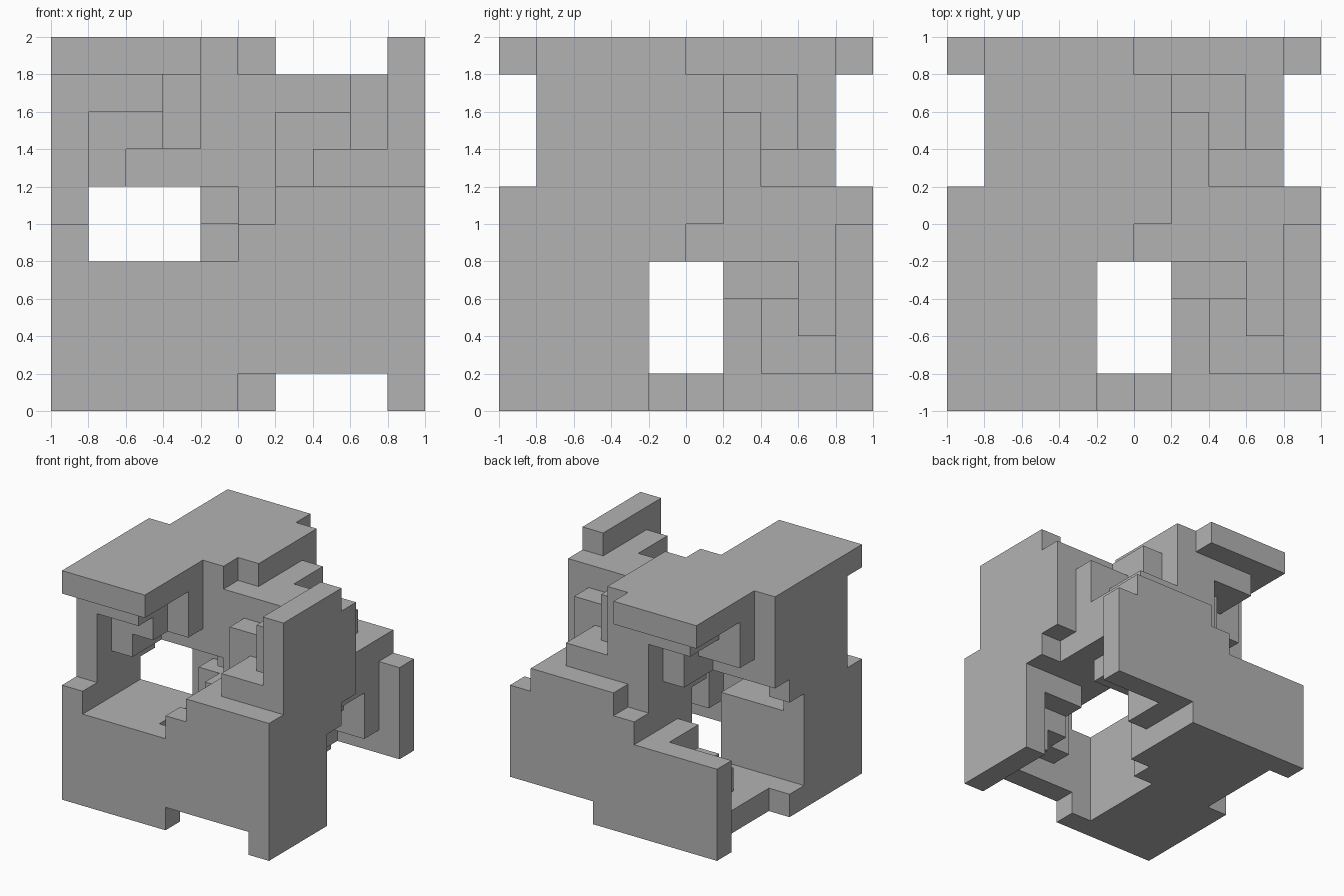
import bpy
import bmesh
from itertools import product
from mathutils import Vector

N = 10            # cells along each side of the block
CELL = 2 / N

default = bpy.data.objects.get("Cube")
if default:
    bpy.data.objects.remove(default, do_unlink=True)

# Wells cut into the low side of each axis: (a start, a end, b start, b end, depth)
LOW_WELLS = [
    # stepped pocket
    (6, 9, 0, 10, 1), (5, 6, 0, 1, 1), (9, 10, 9, 10, 1),
    (7, 8, 1, 9, 2), (8, 9, 3, 9, 2), (6, 7, 1, 7, 2),
    (7, 9, 3, 8, 3), (6, 7, 2, 7, 3),
    (5, 10, 4, 6, 4), (8, 9, 6, 8, 4), (6, 7, 2, 4, 4),
    # deep corners
    (9, 10, 5, 6, 5), (5, 6, 4, 5, 5), (4, 5, 4, 5, 6), (0, 1, 5, 6, 6),
    # edge notches and window, right through
    (0, 1, 6, 9, N), (9, 10, 6, 9, N), (4, 6, 1, 4, N),
]

# Wells cut into the high side of each axis
HIGH_WELLS = [
    # stepped pockets
    (6, 9, 1, 9, 1), (9, 10, 5, 6, 1), (5, 6, 4, 5, 1),
    (7, 9, 6, 9, 2), (6, 8, 1, 4, 2),
    (6, 8, 8, 9, 3), (7, 9, 7, 8, 3), (6, 8, 1, 3, 3), (8, 9, 1, 2, 3),
    (8, 9, 7, 10, 4), (5, 10, 9, 10, 4), (6, 7, 0, 3, 4), (6, 10, 0, 1, 4),
    # deep rim cells
    (5, 6, 0, 1, 5), (4, 5, 0, 1, 6), (9, 10, 9, 10, 5), (0, 1, 9, 10, 6),
]


def carve(cells, wells, from_high):
    """Cut each well along all three axes, turning the pattern cyclically."""
    for a0, a1, b0, b1, depth in wells:
        for a, b, d in product(range(a0, a1), range(b0, b1), range(depth)):
            c = N - 1 - d if from_high else d
            cells -= {(a, b, c), (c, a, b), (b, c, a)}


def build_block(name, cells, material):
    """Skin the outside of the remaining cells with flat quads."""
    bm = bmesh.new()
    corners = {}

    def vert(p):
        key = tuple(p)
        if key not in corners:
            corners[key] = bm.verts.new(Vector(p) * CELL - Vector((1, 1, 0)))
        return corners[key]

    for cell in cells:
        for axis, side in product(range(3), (0, 1)):
            neighbour = list(cell)
            neighbour[axis] += 1 if side else -1
            if tuple(neighbour) in cells:
                continue
            u, v = (axis + 1) % 3, (axis + 2) % 3
            ring = []
            for du, dv in ((0, 0), (1, 0), (1, 1), (0, 1)):
                p = list(cell)
                p[axis] += side
                p[u] += du
                p[v] += dv
                ring.append(vert(p))
            bm.faces.new(ring if side else ring[::-1])

    mesh = bpy.data.meshes.new(name)
    bm.to_mesh(mesh)
    bm.free()
    mesh.materials.append(material)
    obj = bpy.data.objects.new(name, mesh)
    bpy.context.scene.collection.objects.link(obj)
    return obj


# Plain grey material
grey = bpy.data.materials.new("plain_grey")
grey.use_nodes = True
grey.diffuse_color = (0.45, 0.45, 0.45, 1)
grey.node_tree.nodes["Principled BSDF"].inputs["Base Color"].default_value = grey.diffuse_color

# Interlocking block: a full cube with the stepped wells cut away
block = set(product(range(N), repeat=3))
carve(block, LOW_WELLS, from_high=False)
carve(block, HIGH_WELLS, from_high=True)
build_block("interlocking_block", block, grey)
